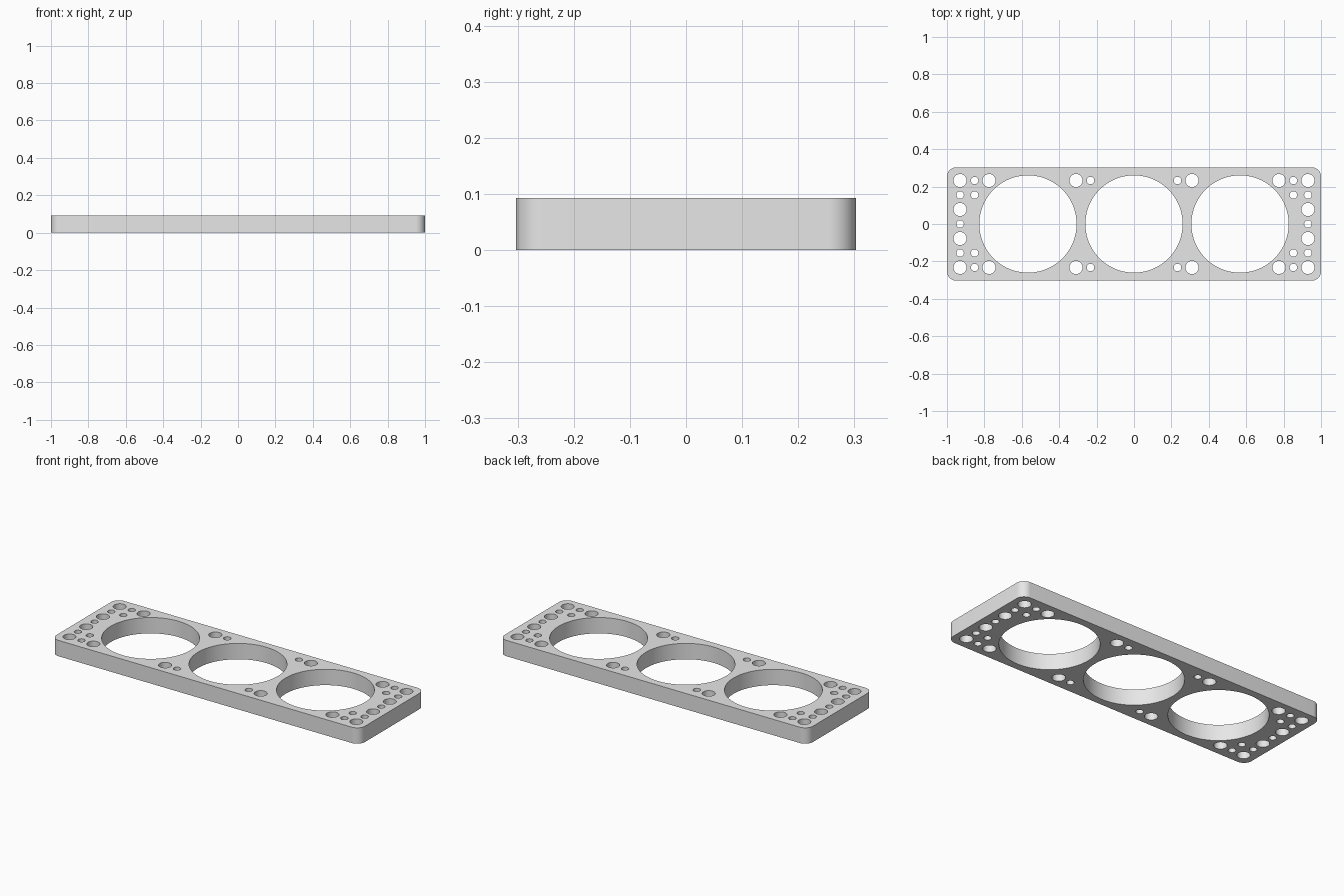
import bpy, bmesh
from math import cos, sin, pi, radians

cube = bpy.data.objects.get("Cube")
if cube:
    bpy.data.objects.remove(cube, do_unlink=True)

LENGTH, WIDTH, HEIGHT, CORNER = 2.0, 0.606, 0.093, 0.05
PITCH = 0.0775                      # spacing of the hole grid
LARGE, SMALL, BORE = 0.035, 0.02, 0.26

# Grey plastic
grey = bpy.data.materials.new("grey plastic")
grey.use_nodes = True
colour = (0.8, 0.8, 0.8, 1)
grey.diffuse_color = colour
grey.node_tree.nodes["Principled BSDF"].inputs["Base Color"].default_value = colour


def arc(cx, cy, r, start, sweep, steps):
    return [(cx + r * cos(start + sweep * i / steps),
             cy + r * sin(start + sweep * i / steps)) for i in range(steps)]


def add_loop(curve, points):
    spline = curve.splines.new('POLY')
    spline.points.add(len(points) - 1)
    for p, (x, y) in zip(spline.points, points):
        p.co = (x, y, 0, 1)
    spline.use_cyclic_u = True


curve = bpy.data.curves.new("plate_profile", 'CURVE')
curve.dimensions = '2D'
curve.fill_mode = 'BOTH'
curve.extrude = HEIGHT / 2

# Rounded outline
outline = []
corners = ((1, 1), (-1, 1), (-1, -1), (1, -1))
for i, (sx, sy) in enumerate(corners):
    cx, cy = sx * (LENGTH / 2 - CORNER), sy * (WIDTH / 2 - CORNER)
    outline += arc(cx, cy, CORNER, i * pi / 2, pi / 2, 12)
    outline.append((cx + CORNER * cos((i + 1) * pi / 2),
                    cy + CORNER * sin((i + 1) * pi / 2)))
add_loop(curve, outline)

# Three wide bores
for x in (-0.567, 0, 0.567):
    add_loop(curve, arc(x, 0, BORE, 0, 2 * pi, 96))

# Grid holes as (column, row, radius), mirrored to all four quarters
holes = [(12, 3, LARGE), (11, 3, SMALL), (10, 3, LARGE),
         (12, 2, SMALL), (11, 2, SMALL), (12, 1, LARGE), (12, 0, SMALL),
         (4, 3, LARGE), (3, 3, SMALL)]
for col, row, r in holes:
    for sx in (-1, 1):
        for sy in ((-1, 1) if row else (1,)):
            add_loop(curve, arc(sx * col * PITCH, sy * row * PITCH, r, 0, 2 * pi, 32))

# Turn the extruded profile into a clean, closed mesh
source = bpy.data.objects.new("plate_profile", curve)
bpy.context.scene.collection.objects.link(source)
bpy.context.view_layer.update()
mesh = bpy.data.meshes.new_from_object(
    source.evaluated_get(bpy.context.evaluated_depsgraph_get()))
bpy.data.objects.remove(source, do_unlink=True)

bm = bmesh.new()
bm.from_mesh(mesh)
bmesh.ops.remove_doubles(bm, verts=bm.verts, dist=0.0001)
bmesh.ops.translate(bm, verts=bm.verts, vec=(0, 0, HEIGHT / 2))
bmesh.ops.recalc_face_normals(bm, faces=bm.faces)
bm.to_mesh(mesh)
bm.free()

mesh.materials.clear()
mesh.materials.append(grey)
plate = bpy.data.objects.new("mounting_plate", mesh)
bpy.context.scene.collection.objects.link(plate)
bpy.ops.object.select_all(action='DESELECT')
plate.select_set(True)
bpy.context.view_layer.objects.active = plate
bpy.ops.object.shade_smooth_by_angle(angle=radians(30))
